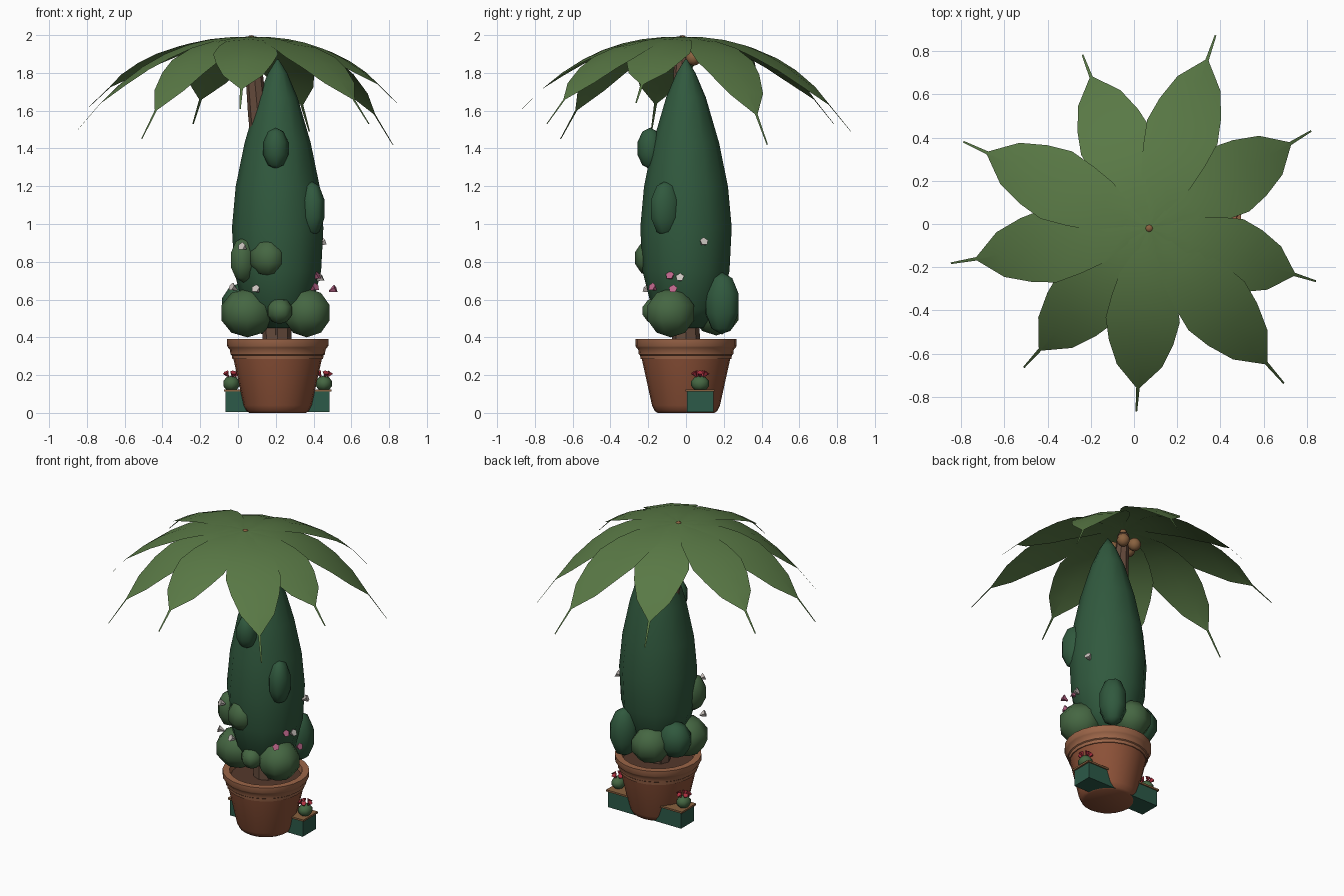
import bpy, bmesh, math
from mathutils import Vector

if "Cube" in bpy.data.objects:
    bpy.data.objects.remove(bpy.data.objects["Cube"])

def mat(name, r, g, b):
    m = bpy.data.materials.new(name)
    m.diffuse_color = (r, g, b, 1)
    m.use_nodes = True
    m.node_tree.nodes["Principled BSDF"].inputs["Base Color"].default_value = m.diffuse_color
    return m

TERRA = mat("terracotta", .27, .085, .04)
RIM = mat("rim_clay", .33, .13, .065)
SOIL = mat("soil", .09, .04, .025)
BARK = mat("bark", .13, .07, .045)
PALM = mat("palm_green", .10, .19, .06)
SHRUB = mat("shrub_green", .03, .10, .048)
BUSH = mat("bush_green", .06, .135, .055)
BOX = mat("planter_green", .025, .10, .065)
WOOD = mat("wood", .25, .12, .05)
PINK = mat("pink", .5, .13, .25)
WHITE = mat("white", .6, .55, .52)
RED = mat("red", .42, .03, .05)

def make(name, bm, m, smooth=None):
    bmesh.ops.recalc_face_normals(bm, faces=bm.faces)
    me = bpy.data.meshes.new(name)
    bm.to_mesh(me)
    bm.free()
    ob = bpy.data.objects.new(name, me)
    bpy.context.collection.objects.link(ob)
    me.materials.append(m)
    if smooth:
        bpy.context.view_layer.objects.active = ob
        ob.select_set(True)
        bpy.ops.object.shade_smooth_by_angle(angle=math.radians(smooth))
        ob.select_set(False)
    return ob

def loft(name, rings, n, m, smooth=35):
    """Skin of horizontal circles (x, y, z, radius), capped at both ends."""
    bm = bmesh.new()
    loops = [[bm.verts.new((x + r * math.cos(math.tau * i / n), y + r * math.sin(math.tau * i / n), z))
              for i in range(n)] for x, y, z, r in rings]
    for a, b in zip(loops, loops[1:]):
        for i in range(n):
            bm.faces.new((a[i], a[(i + 1) % n], b[(i + 1) % n], b[i]))
    bm.faces.new(loops[0])
    bm.faces.new(loops[-1])
    return make(name, bm, m, smooth)

def lathe(name, prof, n, m, cx=.21, cy=0, smooth=35):
    return loft(name, [(cx, cy, z, r) for r, z in prof], n, m, smooth)

def blob(name, c, s, m, u=8, v=5, rot=0.0):
    bm = bmesh.new()
    bmesh.ops.create_uvsphere(bm, u_segments=u, v_segments=v, radius=1)
    ob = make(name, bm, m, 50)
    ob.location, ob.scale, ob.rotation_euler = c, s, (0, 0, rot)
    return ob

def flower(name, c, r, m, away=(0, 0, 1)):
    bm = bmesh.new()
    bmesh.ops.create_cone(bm, cap_ends=True, segments=5, radius1=r * .2, radius2=r, depth=r * 1.6)
    ob = make(name, bm, m)
    ob.location = c
    ob.rotation_euler = Vector(away).to_track_quat('Z', 'Y').to_euler()

def box(name, lo, hi, m):
    bm = bmesh.new()
    bmesh.ops.create_cube(bm, size=1)
    for v in bm.verts:
        v.co = [(l + h) / 2 + c * (h - l) for l, h, c in zip(lo, hi, v.co)]
    return make(name, bm, m)

# terracotta pot with stepped rim and soil
lathe("pot_body", [(.15, 0), (.165, .01), (.18, .04), (.235, .29)], 24, TERRA)
lathe("pot_rim", [(.225, .285), (.24, .285), (.243, .305), (.25, .31), (.253, .335), (.262, .345),
                  (.268, .355), (.268, .39), (.225, .39), (.215, .345)], 24, RIM)
lathe("pot_soil", [(.21, .34), (.217, .352)], 24, SOIL)

# tall clipped shrub on a short stem
lathe("shrub_stem", [(.075, .34), (.07, .52)], 8, BARK)
lathe("shrub_cone", [(.09, .45), (.18, .55), (.23, .75), (.242, .98), (.222, 1.2), (.175, 1.43),
                     (.105, 1.67), (.05, 1.80), (.006, 1.87)], 12, SHRUB, smooth=60)

# leafy clumps around the shrub
for i, (c, s, m) in enumerate([
        ((.05, -.07, .53), (.145, .14, .13), BUSH), ((.365, -.08, .53), (.135, .14, .13), BUSH),
        ((.15, .16, .53), (.13, .12, .12), BUSH), ((.33, .19, .58), (.10, .09, .165), SHRUB),
        ((.02, .09, .57), (.10, .11, .12), SHRUB), ((.22, -.16, .54), (.08, .07, .07), BUSH),
        ((.155, -.18, .82), (.10, .09, .10), BUSH), ((.03, -.12, .81), (.075, .09, .12), BUSH),
        ((.20, -.19, 1.40), (.07, .07, .11), SHRUB), ((.385, -.105, 1.08), (.075, .095, .15), SHRUB)]):
    blob(f"leaf_clump_{i}", c, s, m, rot=i * .4)

# small blossoms on the clumps
for i, (c, m) in enumerate([((.41, -.08, .72), PINK), ((.50, -.065, .65), PINK), ((.40, -.17, .66), PINK),
                            ((.43, -.03, .71), WHITE), ((.03, -.21, .875), WHITE), ((.10, -.20, .65), WHITE),
                            ((.44, .09, .90), WHITE), ((-.02, -.15, .66), WHITE)]):
    flower(f"blossom_{i}", c, .024, m, Vector((c[0] - .21, c[1], .12)))

# leaning palm trunk and coconuts
loft("palm_trunk", [(.20, 0, .35, .07), (.19, 0, .8, .065), (.14, 0, 1.3, .06), (.105, -.01, 1.58, .052),
                    (.085, -.02, 1.8, .046), (.07, -.02, 1.96, .035)], 8, BARK)
for i, (x, y) in enumerate([(.12, .04), (.03, .04), (.01, -.04), (.10, -.08)]):
    blob(f"coconut_{i}", (x, y, 1.88), (.042,) * 3, WOOD, 8, 6)
blob("crown_bud", (.07, -.02, 1.98), (.022, .022, .02), WOOD)

# palm fronds: (angle, reach, tip height)
STATIONS = [(0, .008), (.12, .055), (.25, .12), (.37, .15), (.50, .172), (.62, .15),
            (.75, .105), (.87, .008), (1, .004)]
def frond(i, ang, reach, tip):
    bm = bmesh.new()
    d = Vector((math.cos(ang), math.sin(ang), 0))
    side = Vector((-d.y, d.x, 0))
    rows = []
    for t, w in STATIONS:
        z = 1.992 - (1.992 - tip) * t ** 2.4
        p = Vector((.07, -.02, z)) + d * reach * t
        rows.append([bm.verts.new(p + side * w * k + Vector((0, 0, -abs(k) * w * .08 * (1 + t))))
                     for k in (-1, 0, 1)])
    for a, b in zip(rows, rows[1:]):
        for k in (0, 1):
            bm.faces.new((a[k], a[k + 1], b[k + 1], b[k]))
    make(f"palm_frond_{i}", bm, PALM, 40)

for i, (a, r, z) in enumerate([(111, .86, 1.53), (71, .945, 1.49), (31, .875, 1.42), (-17.6, .81, 1.64),
                               (-49, .95, 1.53), (-94, .85, 1.61), (-132, .867, 1.45),
                               (-170, .932, 1.50), (155, .948, 1.62)]):
    frond(i, math.radians(a), r, z)

# flower box behind the pot with a posy at each end
box("planter_box", (-.065, .005, .005), (.485, .145, .115), BOX)
box("planter_lip", (-.075, -.002, .112), (.495, .152, .124), WOOD)
for n, x in (("left", -.035), ("right", .455)):
    blob(f"posy_{n}", (x, .075, .155), (.045, .05, .042), BUSH)
    for j in range(5):
        a = j * math.tau / 5
        o = Vector((.028 * math.cos(a), .028 * math.sin(a), 0))
        flower(f"posy_{n}_bloom_{j}", Vector((x, .075, .203)) + o, .018, RED, o + Vector((0, 0, .04)))
